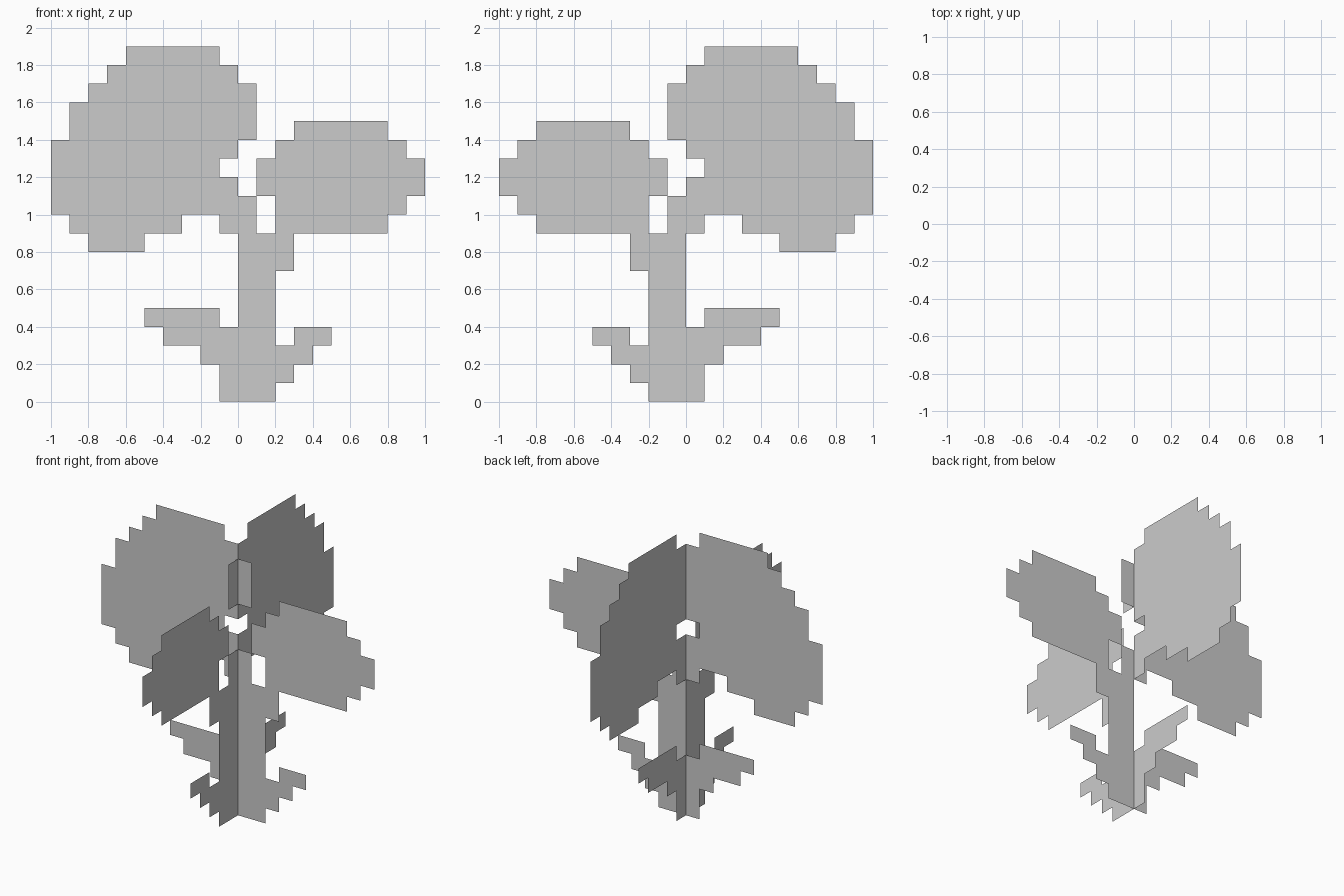
import bpy
from math import pi

if "Cube" in bpy.data.objects:
    bpy.data.objects.remove(bpy.data.objects["Cube"])

STEP = 0.1

# Each part: lowest row, then the (left, right) spans of each row going up, in steps
PARTS = {
    "stem_and_leaves": (0, [
        [(-1, 2)], [(-1, 3)], [(-2, 4)], [(-4, 2), (3, 5)], [(-5, -1), (0, 2)],
        [(0, 2)], [(0, 2)], [(0, 3)], [(0, 3)], [(-1, 1)], [(-1, 1)]]),
    "large_bloom": (8, [
        [(-8, -5)], [(-9, -3)], [(-10, -1)], [(-10, 0)], [(-10, -1)], [(-10, 0)],
        [(-9, 1)], [(-9, 1)], [(-8, 1)], [(-7, 0)], [(-6, -1)]]),
    "small_bloom": (9, [
        [(2, 8)], [(2, 9)], [(1, 10)], [(1, 10)], [(2, 9)], [(3, 8)]]),
}


def stepped_sheet(name, base, rows, angle):
    """Flat upright sheet with a stepped outline, turned about the z axis."""
    verts, faces = [], []
    for i, spans in enumerate(rows):
        z0, z1 = (base + i) * STEP, (base + i + 1) * STEP
        for a, b in spans:
            n = len(verts)
            verts += [(a * STEP, 0, z0), (b * STEP, 0, z0),
                      (b * STEP, 0, z1), (a * STEP, 0, z1)]
            faces.append((n, n + 1, n + 2, n + 3))
    mesh = bpy.data.meshes.new(name)
    mesh.from_pydata(verts, [], faces)
    obj = bpy.data.objects.new(name, mesh)
    obj.rotation_euler.z = angle
    bpy.context.collection.objects.link(obj)


# Two identical flower sheets crossing at the vertical axis
for side, angle in (("front", 0), ("side", -pi / 2)):
    for part, (base, rows) in PARTS.items():
        stepped_sheet(f"{part}_{side}", base, rows, angle)
